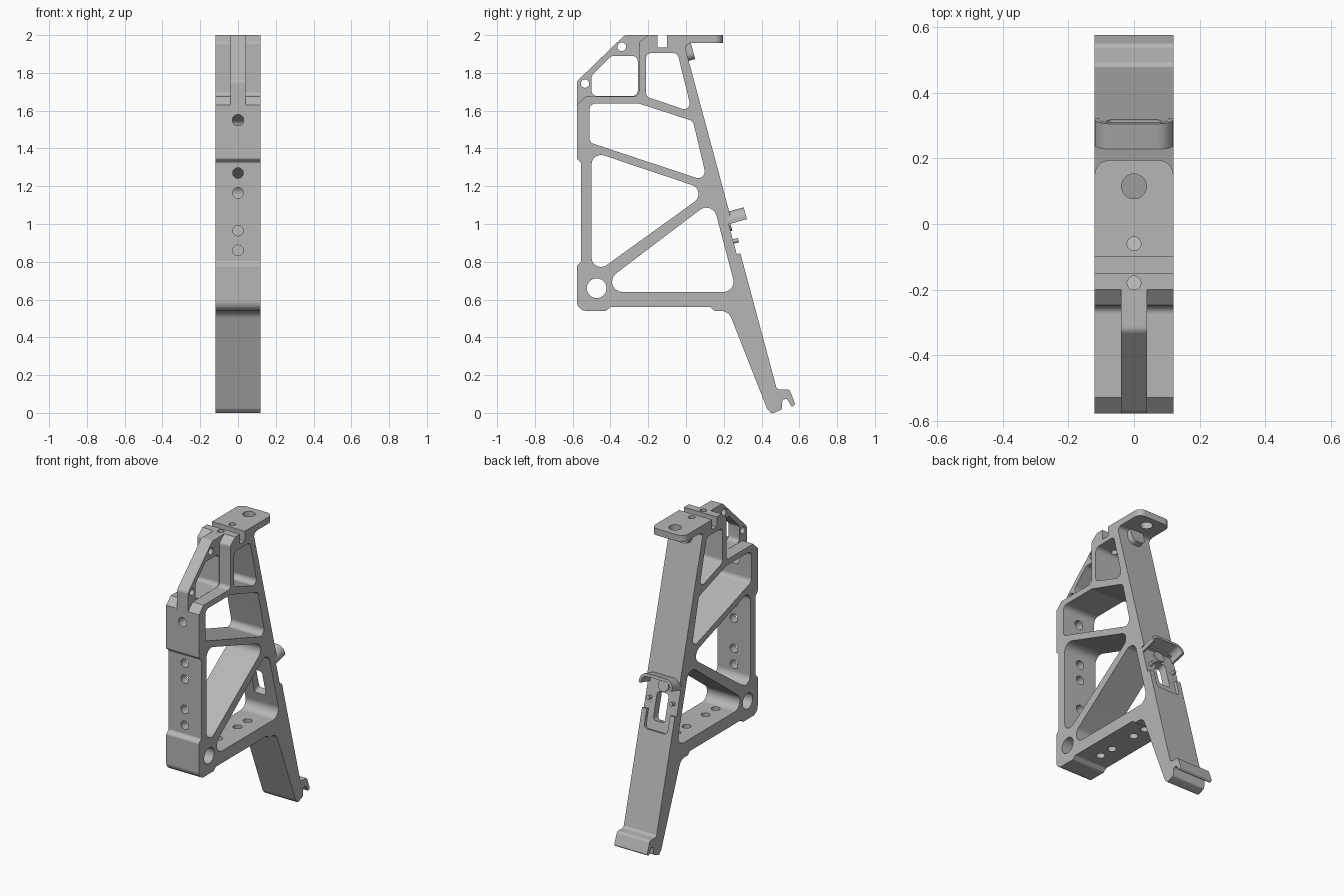
import bpy, bmesh
from math import radians, tan, pi, sin, cos
from mathutils import Vector

if "Cube" in bpy.data.objects:
    bpy.data.objects.remove(bpy.data.objects["Cube"])

metal = bpy.data.materials.new("plain grey metal")
metal.use_nodes = True
GREY = (0.47, 0.47, 0.47, 1)
metal.diffuse_color = GREY
metal.node_tree.nodes["Principled BSDF"].inputs["Base Color"].default_value = GREY

W = 0.12  # half width of the frame
X, Y, Z = Vector((1, 0, 0)), Vector((0, 1, 0)), Vector((0, 0, 1))
O = Vector((0, 0, 0))
UP = Vector((0, -1, 3.73)).normalized()     # along the back leg
OUT = Vector((0, 3.73, 1)).normalized()     # out of the back leg
SIDE = (O, Y, Z, X)
PLAN = (O, X, Y, Z)
FRONT = (O, X, Z, Y)
LEG = (Vector((0, 0.288, 0.845)), X, UP, OUT)


def rounded(points, default=0.0, steps=7):
    """Polygon with a fillet of radius r at each (a, b, r) corner."""
    out = []
    for i, p in enumerate(points):
        c = Vector(p[:2])
        r = p[2] if len(p) > 2 else default
        if r == 0:
            out.append(c)
            continue
        d1 = (Vector(points[i - 1][:2]) - c).normalized()
        d2 = (Vector(points[(i + 1) % len(points)][:2]) - c).normalized()
        half = d1.angle(d2) / 2
        centre = c + (d1 + d2).normalized() * (r / sin(half))
        a = c + d1 * (r / tan(half)) - centre
        b = c + d2 * (r / tan(half)) - centre
        sweep = pi - 2 * half
        for k in range(steps + 1):
            f = k / steps
            out.append(centre + (a * sin((1 - f) * sweep) + b * sin(f * sweep)) / sin(sweep))
    return out


def circle(a, b, r, n=28):
    return [Vector((a + r * cos(2 * pi * k / n), b + r * sin(2 * pi * k / n))) for k in range(n)]


def box(a0, a1, b0, b1, r=0.0):
    return rounded([(a0, b0), (a1, b0), (a1, b1), (a0, b1)], r)


def prism(name, outline, plane, lo, hi):
    origin, a, b, n = plane
    bm = bmesh.new()
    rings = [[bm.verts.new(origin + a * p.x + b * p.y + n * h) for p in outline] for h in (lo, hi)]
    bm.faces.new(rings[0])
    bm.faces.new(rings[1])
    for i in range(len(outline)):
        j = (i + 1) % len(outline)
        bm.faces.new((rings[0][i], rings[0][j], rings[1][j], rings[1][i]))
    bmesh.ops.recalc_face_normals(bm, faces=bm.faces)
    mesh = bpy.data.meshes.new(name)
    bm.to_mesh(mesh)
    bm.free()
    mesh.materials.append(metal)
    ob = bpy.data.objects.new(name, mesh)
    bpy.context.collection.objects.link(ob)
    return ob


def cut(ob, cutters):
    """Subtract each (outline, plane, lo, hi) prism and bake the result."""
    tools = [prism("cutter", *c) for c in cutters]
    for tool in tools:
        tool.hide_render = True
        mod = ob.modifiers.new("cut", 'BOOLEAN')
        mod.operation, mod.solver, mod.object = 'DIFFERENCE', 'EXACT', tool
    bpy.context.view_layer.update()
    deps = bpy.context.evaluated_depsgraph_get()
    baked = bpy.data.meshes.new_from_object(ob.evaluated_get(deps))
    ob.modifiers.clear()
    ob.data = baked
    for tool in tools:
        bpy.data.objects.remove(tool)


def finish(ob):
    ob.data.shade_smooth()
    ob.data.set_sharp_from_angle(angle=radians(30))
    ob.modifiers.new("even shading", 'WEIGHTED_NORMAL').keep_sharp = True


# Main frame outline, from the front lower corner round to the top
frame = prism("main_frame", rounded([
    (-0.578, 0.54, 0.05), (-0.425, 0.54, 0.015), (-0.40, 0.56, 0.015),
    (0.13, 0.56, 0.01), (0.15, 0.54, 0.01), (0.225, 0.54, 0.06),
    (0.43, 0.02, 0.02), (0.45, 0), (0.465, 0), (0.508, 0.018, 0.015),
    (0.51, 0.07, 0.012), (0.535, 0.075, 0.012), (0.56, 0.03, 0.008), (0.578, 0.045, 0.008),
    (0.548, 0.125, 0.02), (0.481, 0.125, 0.02),
    (-0.01, 1.955, 0.025), (0.02, 1.955), (0.02, 2), (-0.10, 2), (-0.10, 1.935),
    (-0.15, 1.935), (-0.15, 2), (-0.20, 2), (-0.25, 1.96, 0.02), (-0.25, 1.676, 0.025),
    (-0.53, 1.676), (-0.578, 1.63), (-0.578, 1.345, 0.015), (-0.555, 1.325, 0.015),
    (-0.555, 0.80, 0.015), (-0.578, 0.78, 0.015)]), SIDE, -W, W)

# Weight-saving windows through the sides
windows = [
    rounded([(-0.212, 1.905), (-0.045, 1.905), (0.032, 1.592), (-0.212, 1.675)], 0.03),
    rounded([(-0.512, 1.638), (-0.25, 1.638), (0.037, 1.545), (0.113, 1.225), (-0.512, 1.432)], 0.035),
    rounded([(-0.5, 1.385), (0.125, 1.175), (-0.5, 0.725)], 0.05),
    rounded([(0.14, 1.125), (0.268, 0.64), (-0.50, 0.64)], 0.055)]
cuts = [(w, SIDE, -0.2, 0.2) for w in windows]
cuts.append((circle(-0.473, 0.66, 0.052), SIDE, -0.2, 0.2))

# Bolt holes through the front post, bottom bar and top
for z, r in ((1.55, 0.03), (1.27, 0.028), (1.165, 0.028), (0.965, 0.028), (0.86, 0.028)):
    cuts.append((circle(0, z, r), FRONT, -0.7, -0.47))
for y in (-0.31, -0.205, -0.005, 0.10):
    cuts.append((circle(0, y, 0.027), PLAN, 0.5, 0.67))
for y in (-0.18, -0.06):
    cuts.append((circle(0, y, 0.021), PLAN, 1.87, 2.1))

# Recess, pocket and slot in the back of the leg
cuts += [(box(-0.2, 0.2, 0, 0.2), LEG, -0.02, 0.1),
         (box(-0.085, 0.085, -0.12, 0.05, 0.025), LEG, -0.0203, 0.1),
         (box(-0.042, 0.042, -0.06, 0.12, 0.02), LEG, -0.13, 0.1)]
cut(frame, cuts)

# Narrow rib at the upper front
rib = prism("front_rib", rounded([
    (-0.20, 2), (-0.325, 2, 0.03), (-0.578, 1.755, 0.03), (-0.578, 1.63),
    (-0.55, 1.655), (-0.235, 1.66), (-0.228, 1.9)]), SIDE, -0.04, 0.04)
cut(rib, [
    (rounded([(-0.255, 1.89), (-0.255, 1.677), (-0.50, 1.677), (-0.50, 1.785),
              (-0.395, 1.89)], 0.03), SIDE, -0.1, 0.1),
    (circle(-0.34, 1.938, 0.023), SIDE, -0.1, 0.1),
    (circle(-0.535, 1.743, 0.022), SIDE, -0.1, 0.1)])

# Top flange with its bolt hole, and the tongue beneath it
flange = prism("top_flange", rounded([
    (-W, 0.02), (W, 0.02), (W, 0.195, 0.045), (-W, 0.195, 0.045)]), PLAN, 1.957, 2.0)
cut(flange, [(circle(0, 0.115, 0.038), PLAN, 1.9, 2.1)])
tongue = prism("flange_tongue", rounded([
    (-0.05, 1.055, 0.035), (0.05, 1.055, 0.035), (0.05, 1.165), (-0.05, 1.165)]), LEG, -0.01, 0.035)

# Curved lip, round boss and pegs on the back of the leg
lip = prism("back_lip", rounded([
    (-W, 0.165), (-W, 0.23, 0.05), (W, 0.23, 0.05), (W, 0.165),
    (0.105, 0.165), (0.105, 0.212, 0.036), (-0.105, 0.212, 0.036), (-0.105, 0.165)]),
    LEG, -0.022, 0.08)
boss = prism("round_boss", circle(0, 0.165, 0.038), LEG, -0.025, -0.01)
parts = [frame, rib, flange, tongue, lip, boss]
for side, label in ((1, "left"), (-1, "right")):
    parts.append(prism(label + "_peg", circle(side * 0.085, 0.07, 0.012, 16), LEG, -0.025, 0.008))

for part in parts:
    finish(part)
